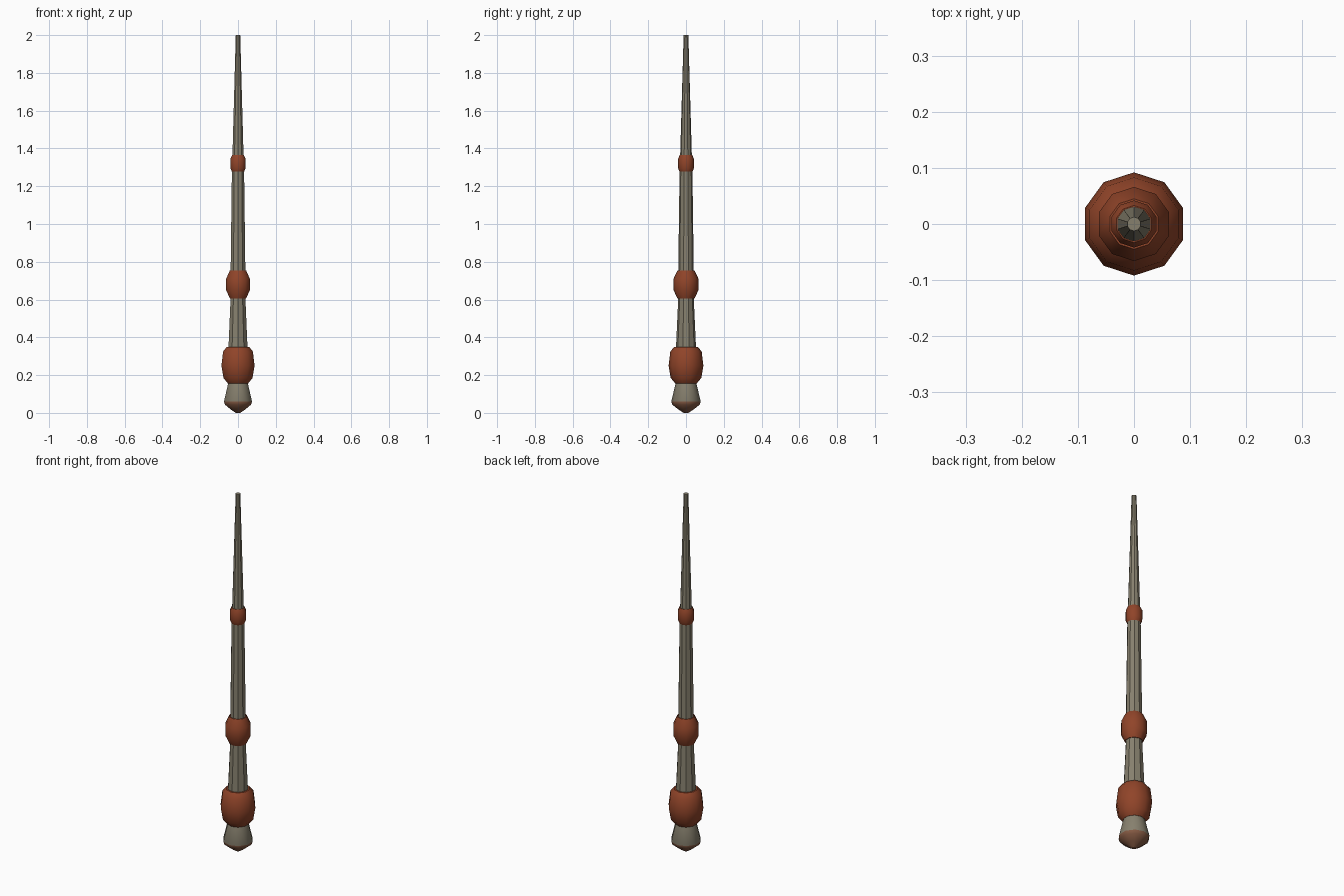
import bpy, bmesh, math

if "Cube" in bpy.data.objects:
    bpy.data.objects.remove(bpy.data.objects["Cube"])

SIDES = 10


def material(name, rgb):
    m = bpy.data.materials.new(name)
    m.diffuse_color = (*rgb, 1)
    m.use_nodes = True
    m.node_tree.nodes["Principled BSDF"].inputs["Base Color"].default_value = m.diffuse_color
    return m


stone = material("grey_wood", (0.24, 0.215, 0.155))
red = material("rust_red", (0.28, 0.058, 0.022))
brown = material("pale_brown", (0.23, 0.10, 0.055))


def lathe(name, profile, mat, smooth=True, cap_bottom=True, cap_top=True):
    """Ten-sided turned part from (radius, z) pairs, with a corner facing +y."""
    bm = bmesh.new()
    rings = []
    for r, z in profile:
        rings.append([bm.verts.new((r * math.sin(2 * math.pi * i / SIDES),
                                    r * math.cos(2 * math.pi * i / SIDES), z))
                      for i in range(SIDES)])
    for a, b in zip(rings, rings[1:]):
        for i in range(SIDES):
            j = (i + 1) % SIDES
            bm.faces.new((a[i], a[j], b[j], b[i])).smooth = smooth
    if cap_bottom:
        bm.faces.new(rings[0])
    if cap_top:
        bm.faces.new(rings[-1])
    bmesh.ops.recalc_face_normals(bm, faces=bm.faces)
    me = bpy.data.meshes.new(name)
    bm.to_mesh(me)
    bm.free()
    me.materials.append(mat)
    ob = bpy.data.objects.new(name, me)
    bpy.context.collection.objects.link(ob)
    return ob


# Flared pommel with a brown rounded underside
pommel = lathe("pommel", [(0.012, 0), (0.04, 0.018), (0.072, 0.043), (0.078, 0.06),
                          (0.054, 0.16)], stone)
pommel.data.materials.append(brown)
for f in pommel.data.polygons:
    if f.center.z < 0.055:
        f.material_index = 1

# Tapering shaft sections
lathe("lower_grip", [(0.053, 0.345), (0.041, 0.61)], stone, smooth=False)
lathe("middle_shaft", [(0.041, 0.75), (0.034, 1.28)], stone, smooth=False)
lathe("upper_shaft", [(0.031, 1.36), (0.0125, 2.0)], stone, smooth=False)

# Rounded bands
lathe("large_band", [(0.056, 0.155), (0.081, 0.185), (0.092, 0.25),
                     (0.083, 0.325), (0.062, 0.35)], red)
lathe("middle_band", [(0.045, 0.605), (0.066, 0.65), (0.066, 0.71), (0.045, 0.755)], red)
lathe("small_band", [(0.033, 1.275), (0.042, 1.295), (0.042, 1.345), (0.033, 1.365)], red)
